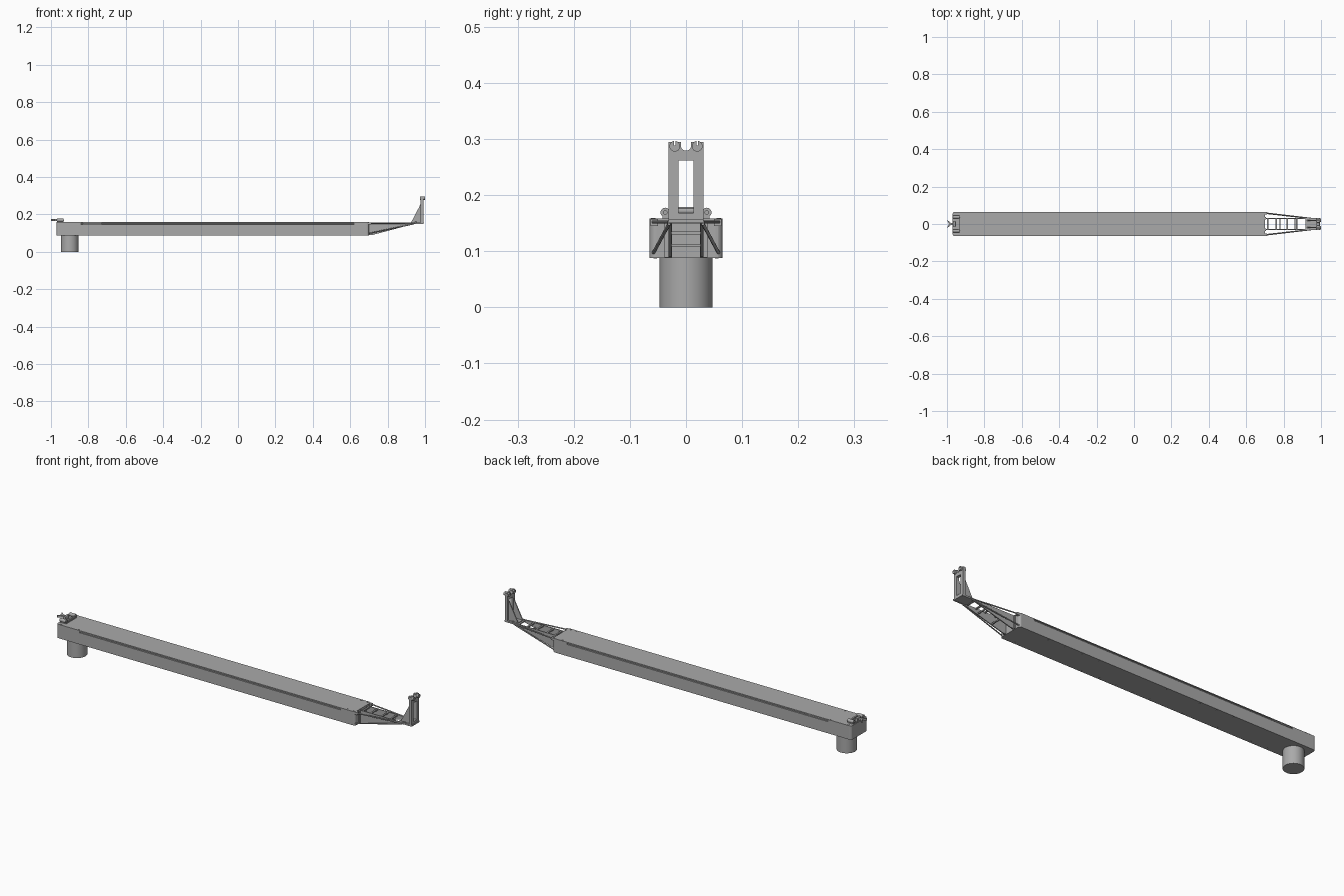
import bpy
import bmesh
import math
from mathutils import Vector

cube = bpy.data.objects.get("Cube")
if cube:
    bpy.data.objects.remove(cube, do_unlink=True)

grey = bpy.data.materials.new("plain grey")
grey.use_nodes = True
grey.diffuse_color = (0.4, 0.4, 0.4, 1)
grey.node_tree.nodes["Principled BSDF"].inputs["Base Color"].default_value = (0.4, 0.4, 0.4, 1)


def finish(name, bm, smooth=False):
    bmesh.ops.recalc_face_normals(bm, faces=bm.faces)
    mesh = bpy.data.meshes.new(name)
    bm.to_mesh(mesh)
    bm.free()
    mesh.materials.append(grey)
    obj = bpy.data.objects.new(name, mesh)
    bpy.context.scene.collection.objects.link(obj)
    if smooth:
        bpy.ops.object.select_all(action='DESELECT')
        obj.select_set(True)
        bpy.context.view_layer.objects.active = obj
        bpy.ops.object.shade_smooth_by_angle(angle=math.radians(35))
    return obj


def box(name, x, y, z):
    """Box from (min, max) ranges."""
    bm = bmesh.new()
    bmesh.ops.create_cube(bm, size=1)
    for v in bm.verts:
        v.co = [sum(r) / 2 + c * (r[1] - r[0]) for r, c in zip((x, y, z), v.co)]
    return finish(name, bm)


def rod(name, a, b, radius, sides=20):
    """Cylinder between two points."""
    a, b = Vector(a), Vector(b)
    bm = bmesh.new()
    bmesh.ops.create_cone(bm, cap_ends=True, segments=sides, radius1=radius,
                          radius2=radius, depth=(b - a).length)
    turn = (b - a).to_track_quat('Z', 'Y')
    for v in bm.verts:
        v.co = turn @ v.co + (a + b) / 2
    return finish(name, bm, True)


def plate(name, points, axis, low, high):
    """Outline extruded along an axis; points give the other two coordinates."""
    bm = bmesh.new()

    def place(p, d):
        co = list(p)
        co.insert(axis, d)
        return bm.verts.new(co)
    face = bm.faces.new([place(p, low) for p in points])
    moved = bmesh.ops.extrude_face_region(bm, geom=[face])["geom"]
    shift = Vector((0, 0, 0))
    shift[axis] = high - low
    bmesh.ops.translate(bm, vec=shift, verts=[v for v in moved if isinstance(v, bmesh.types.BMVert)])
    return finish(name, bm)


def cut(obj, cutter):
    mod = obj.modifiers.new("cut", 'BOOLEAN')
    mod.operation = 'DIFFERENCE'
    mod.solver = 'EXACT'
    mod.object = cutter
    bpy.context.view_layer.objects.active = obj
    bpy.ops.object.modifier_apply(modifier=mod.name)
    bpy.data.objects.remove(cutter, do_unlink=True)


SIDES = (("left", 1), ("right", -1))


def span(s, a, b):
    return tuple(sorted((s * a, s * b)))


# Main beam with rounded vertical corners and a long slot on each side
beam = box("main_beam", (-0.97, 0.70), (-0.065, 0.065), (0.088, 0.158))
bm = bmesh.new()
bm.from_mesh(beam.data)
upright = [e for e in bm.edges if abs(e.verts[0].co.z - e.verts[1].co.z) > 0.01]
bmesh.ops.bevel(bm, geom=upright, offset=0.012, segments=5, profile=0.5, affect='EDGES')
bm.to_mesh(beam.data)
bm.free()
for side, s in SIDES:
    cut(beam, box("slot_cutter", (-0.84, 0.62), span(s, 0.055, 0.08), (0.147, 0.1545)))
    rod(side + "_slot_rail", (-0.84, s * 0.061, 0.151), (0.62, s * 0.061, 0.151), 0.002, 10)
    box(side + "_slot_slider", (-0.83, -0.73), span(s, 0.056, 0.0645), (0.149, 0.1535))
    for x in (-0.95, -0.85, 0.65, 0.685):
        rod(side + "_top_screw", (x, s * 0.058, 0.157), (x, s * 0.058, 0.1595), 0.004, 12)
    for i in range(16):
        x = -0.8 + i * 0.095
        rod(side + "_bottom_screw", (x, s * 0.055, 0.0872), (x, s * 0.055, 0.089), 0.003, 10)

# Round pivot foot with a bore
foot = rod("pivot_foot", (-0.90, 0, 0), (-0.90, 0, 0.09), 0.047, 48)
cut(foot, rod("bore_cutter", (-0.90, 0, -0.01), (-0.90, 0, 0.05), 0.018, 32))

# Rear clamp and hitch
box("clamp_base", (-0.967, -0.932), (-0.042, 0.042), (0.157, 0.162))
box("clamp_bar", (-0.942, -0.934), (-0.038, 0.038), (0.161, 0.17))
box("clamp_block", (-0.968, -0.955), (-0.014, 0.014), (0.161, 0.176))
rod("clamp_roller", (-0.961, -0.014, 0.172), (-0.961, 0.014, 0.172), 0.007)
for side, s in SIDES:
    rod(side + "_clamp_ring", (-0.967, s * 0.037, 0.169), (-0.934, s * 0.037, 0.169), 0.0085)
    rod(side + "_clamp_pin", (-0.971, s * 0.037, 0.169), (-0.93, s * 0.037, 0.169), 0.004)
hitch = [(-1, -0.019), (-0.995, -0.019), (-0.98, -0.006), (-0.955, -0.006),
         (-0.955, 0.006), (-0.98, 0.006), (-0.995, 0.019), (-1, 0.019), (-0.988, 0)]
plate("rear_hitch", hitch, 2, 0.165, 0.175)

# Tapered nose frame: wedge sides, slanting braces and cross bars
wedge = [(0.69, 0.09), (0.72, 0.09), (0.94, 0.149), (0.99, 0.149), (0.99, 0.156), (0.69, 0.156)]
for side, s in SIDES:
    low, high = span(s, 0.026, 0.031)
    plate(side + "_nose_wedge", wedge, 1, low, high)
    rod(side + "_upper_brace", (0.695, s * 0.06, 0.152), (0.95, s * 0.03, 0.152), 0.003, 12)
    rod(side + "_lower_brace", (0.695, s * 0.058, 0.097), (0.94, s * 0.03, 0.149), 0.003, 12)
    box(side + "_nose_lug", (0.69, 0.712), span(s, 0.05, 0.063), (0.145, 0.157))
    box(side + "_nose_flange", (0.695, 0.706), span(s, 0.025, 0.038), (0.089, 0.155))
for x in (0.715, 0.76, 0.82, 0.87, 0.92):
    box("nose_cross_bar", (x - 0.004, x + 0.004), (-0.027, 0.027), (0.149, 0.155))
for x in (0.78, 0.86):
    z = 0.094 + (x - 0.72) * 0.27
    box("lower_cross_bar", (x - 0.003, x + 0.003), (-0.027, 0.027), (z - 0.003, z + 0.003))

# Upright end post with window and top notch
box("post_base", (0.925, 0.994), (-0.031, 0.031), (0.15, 0.157))
post = box("end_post", (0.977, 0.991), (-0.031, 0.031), (0.15, 0.295))
cut(post, box("window_cutter", (0.9, 1.1), (-0.0135, 0.0135), (0.168, 0.262)))
cut(post, rod("notch_round_cutter", (0.9, 0, 0.288), (1.1, 0, 0.288), 0.009, 24))
cut(post, box("notch_cutter", (0.9, 1.1), (-0.009, 0.009), (0.288, 0.32)))

# Gussets and hooked rollers of the post
gusset = [(0.925, 0.156), (0.978, 0.156), (0.978, 0.262), (0.969, 0.24)]
for side, s in SIDES:
    low, high = span(s, 0.016, 0.021)
    plate(side + "_post_gusset", gusset, 1, low, high)
    roller = rod(side + "_post_roller", (0.972, s * 0.02, 0.287), (1, s * 0.02, 0.287), 0.0095, 24)
    for target in (post, roller):
        cut(target, box("slit_cutter", (0.9, 1.1), span(s, 0.0185, 0.0215), (0.288, 0.32)))
    rod(side + "_base_bolt", (0.95, s * 0.026, 0.156), (0.95, s * 0.026, 0.161), 0.004, 12)
